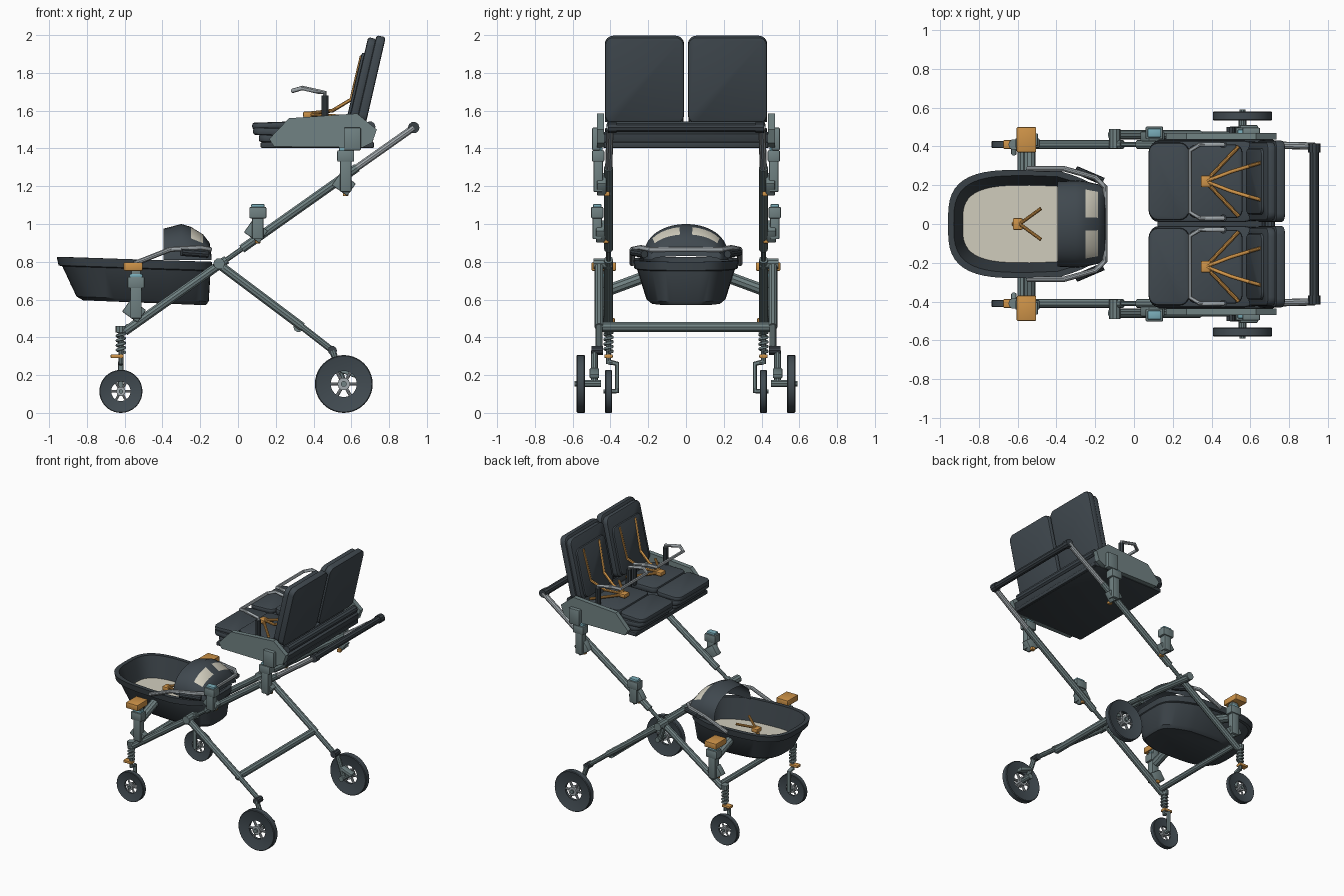
import bpy, bmesh
from math import sin, cos, pi, radians
from mathutils import Vector, Matrix

if "Cube" in bpy.data.objects:
    bpy.data.objects.remove(bpy.data.objects["Cube"])


def material(name, *rgb):
    m = bpy.data.materials.new(name)
    m.use_nodes = True
    col = [(c / 255) ** 2.2 for c in rgb] + [1]
    m.diffuse_color = col
    m.node_tree.nodes["Principled BSDF"].inputs["Base Color"].default_value = col
    return m


FABRIC = material("dark_fabric", 66, 74, 80)
SHELL = material("charcoal_shell", 60, 67, 72)
RUBBER = material("rubber", 68, 77, 83)
FRAME = material("frame_grey_green", 112, 129, 130)
ORANGE = material("orange_fitting", 205, 146, 74)
CREAM = material("cream_lining", 208, 204, 188)
SILVER = material("silver", 160, 167, 171)
BLUE = material("pale_blue", 120, 170, 182)


def add(name, bm, *mats):
    bmesh.ops.recalc_face_normals(bm, faces=bm.faces)
    me = bpy.data.meshes.new(name)
    bm.to_mesh(me)
    bm.free()
    ob = bpy.data.objects.new(name, me)
    bpy.context.collection.objects.link(ob)
    for m in mats:
        me.materials.append(m)
    return ob


def box(name, loc, size, mat, tilt=0, corner=0, soft=0.006):
    """Box tilted about y; corner rounds the plan outline, soft rounds the rest."""
    bm = bmesh.new()
    bmesh.ops.create_cube(bm, size=1, matrix=Matrix.Diagonal((*size, 1)))
    if corner:
        ups = [e for e in bm.edges if abs(e.verts[0].co.z - e.verts[1].co.z) > 1e-4]
        bmesh.ops.bevel(bm, geom=ups, offset=corner, segments=4, profile=0.5, affect='EDGES')
    ob = add(name, bm, mat)
    ob.location = loc
    ob.rotation_euler.y = radians(tilt)
    bev = ob.modifiers.new("soft_edges", 'BEVEL')
    bev.width, bev.segments, bev.limit_method = soft, 2, 'ANGLE'
    bev.angle_limit = radians(50)
    return ob


def tube(name, pts, r, mat):
    cu = bpy.data.curves.new(name, 'CURVE')
    cu.dimensions, cu.bevel_depth, cu.bevel_resolution, cu.use_fill_caps = '3D', r, 3, True
    sp = cu.splines.new('POLY')
    sp.points.add(len(pts) - 1)
    for p, co in zip(sp.points, pts):
        p.co = (*co, 1)
    cu.materials.append(mat)
    ob = bpy.data.objects.new(name, cu)
    bpy.context.collection.objects.link(ob)
    return ob


def loft(bm, rings, closed=True):
    vr = [[bm.verts.new(p) for p in ring] for ring in rings]
    n = len(vr[0])
    faces = []
    for a, b in zip(vr, vr[1:]):
        for i in range(n if closed else n - 1):
            j = (i + 1) % n
            faces.append(bm.faces.new((a[i], a[j], b[j], b[i])))
    return vr, faces


def wheel(name, c, R, w):
    # dished tyre revolved about y
    prof = [(.45, -.2), (.9, -.42), (.97, -.5), (1, -.4), (1, .4), (.97, .5), (.9, .42), (.45, .2), (.45, -.2)]
    bm = bmesh.new()
    angs = [i * 2 * pi / 40 for i in range(40)]
    loft(bm, [[(r * R * cos(a), t * w, r * R * sin(a)) for a in angs] for r, t in prof])
    bmesh.ops.remove_doubles(bm, verts=bm.verts, dist=1e-5)
    add(name + "_tyre", bm, RUBBER).location = c
    c = Vector(c)
    side = Vector((0, 1, 0))
    tube(name + "_hub", [c - side * w * .5, c + side * w * .5], R * .22, SILVER)
    tube(name + "_axle_cap", [c - side * w * .75, c + side * w * .75], R * .1, FRAME)
    for i in range(6):
        d = Vector((cos(i * pi / 3), 0, sin(i * pi / 3)))
        tube(name + "_spoke", [c, c + d * R * .47], R * .06, SILVER)


def rail_z(x):
    return .43 + (x + .6) * .706


def bracket(name, x, y, top, bottom):
    box(name + "_body", (x, y, (top + bottom) / 2), (.06, .05, top - bottom), FRAME)
    box(name + "_socket", (x, y, top - .03), (.09, .065, .06), FRAME)
    box(name + "_release", (x, y, top + .006), (.07, .045, .02), BLUE)
    box(name + "_clamp", (x - .01, y * .96, bottom + .04), (.1, .05, .08), FRAME, 35)
    box(name + "_button", (x, y * .9, bottom - .01), (.03, .03, .025), ORANGE)


# Frame, wheels and brackets, once per side
for s, tag in ((1, "back"), (-1, "front")):
    y, yl = .41 * s, .46 * s
    tube(tag + "_lower_rail", [(-.6, y, .43), (-.06, y, rail_z(-.06))], .024, FRAME)
    tube(tag + "_rail_link", [(-.08, y, rail_z(-.08)), (.04, y, rail_z(.04))], .014, FRAME)
    tube(tag + "_upper_rail", [(.02, y, rail_z(.02)), (.63, y, rail_z(.63))], .024, FRAME)
    tube(tag + "_handle_arm", [(.6, y, rail_z(.6)), (.93, y * .98, 1.51)], .019, SILVER)
    tube(tag + "_handle_cap", [(.93, y * 1.01, 1.51), (.93, y * .9, 1.51)], .031, SHELL)
    tube(tag + "_pivot", [(-.1, .39 * s, .79), (-.1, .49 * s, .79)], .03, FRAME)
    tube(tag + "_leg_upper", [(-.12, yl, .8), (.34, yl, .455)], .024, FRAME)
    tube(tag + "_leg_lower", [(.32, yl, .47), (.5, yl, .33)], .018, FRAME)
    tube(tag + "_leg_knuckle", [(.5, .44 * s, .33), (.5, .5 * s, .33)], .024, SHELL)
    tube(tag + "_wheel_strut", [(.5, .485 * s, .33), (.56, .485 * s, .155)], .018, FRAME)
    tube(tag + "_wheel_axle", [(.56, .45 * s, .155), (.56, .56 * s, .155)], .02, FRAME)
    box(tag + "_brake_pedal", (.59, .485 * s, .21), (.1, .05, .025), FRAME, 20)
    wheel(tag + "_large_wheel", (.56, .557 * s, .153), .153, .045)
    # sprung castor fork
    coil = [(-.62 + .02 * cos(i * pi / 5), y + .02 * sin(i * pi / 5), .32 + i * .0025) for i in range(45)]
    tube(tag + "_spring", coil, .008, FRAME)
    tube(tag + "_castor_stem", [(-.62, y, .45), (-.62, y, .26)], .013, FRAME)
    tube(tag + "_castor_collar", [(-.62, y, .46), (-.62, y, .425)], .028, FRAME)
    box(tag + "_castor_lock", (-.64, y, .3), (.07, .045, .02), ORANGE)
    fork = [(-.62, y, .27), (-.62, .365 * s, .26), (-.62, .365 * s, .115), (-.62, y, .115)]
    tube(tag + "_castor_fork", fork, .015, FRAME)
    wheel(tag + "_small_wheel", (-.62, y, .114), .114, .036)
    # carrier mounts
    bracket(tag + "_low_bracket", -.54, .435 * s, .72, .5)
    bracket(tag + "_middle_bracket", .105, .47 * s, 1.09, .92)
    bracket(tag + "_high_bracket", .57, .465 * s, 1.39, 1.17)
    box(tag + "_cot_adapter", (-.555, .435 * s, .775), (.1, .13, .045), ORANGE)
    box(tag + "_cot_adapter_neck", (-.54, .43 * s, .74), (.05, .05, .05), FRAME)
    tube(tag + "_cot_support", [(-.54, .41 * s, .65), (-.54, .22 * s, .72)], .032, FRAME)
    box(tag + "_seat_mount", (.605, .475 * s, 1.45), (.09, .045, .12), FRAME)

tube("push_handle", [(.93, -.4, 1.51), (.93, .4, 1.51)], .025, SHELL)
tube("rear_cross_bar", [(.32, -.46, .455), (.32, .46, .455)], .027, FRAME)
tube("front_cross_bar", [(-.58, -.41, .45), (-.58, .41, .45)], .022, FRAME)


# Carrycot tub with cream floor
def cot_ring(x0, x1, hw, z):
    ring = []
    for i in range(48):
        a = i * 2 * pi / 48
        e = .45 if cos(a) > 0 else .62
        u = abs(cos(a)) ** e * (1 if cos(a) > 0 else -1)
        v = abs(sin(a)) ** e * (1 if sin(a) > 0 else -1)
        v *= 1 - .25 * max(0, u - .35) / .65
        ring.append(((x0 + x1) / 2 + u * (x1 - x0) / 2, v * hw, z + .013 * (1 - u)))
    return ring


bm = bmesh.new()
levels = [(-.82, -.17, .185, .57), (-.855, -.155, .21, .59), (-.93, -.145, .26, .75), (-.95, -.14, .275, .755),
          (-.96, -.138, .28, .8), (-.93, -.165, .25, .8), (-.885, -.19, .2, .65)]
rings, _ = loft(bm, [cot_ring(*l) for l in levels])
bm.faces.new(rings[0])
bm.faces.new(rings[-1]).material_index = 1
add("carrycot_tub", bm, SHELL, CREAM)

# Carrycot hood with two windows in its rear slope
bm = bmesh.new()
stations = [(-.395, .22, .975), (-.3, .225, 1.0), (-.25, .22, .985), (-.185, .205, .945), (-.15, .19, .9), (-.14, .18, .83)]
hood = [[(x, hw * cos(i * pi / 20), .81 + (top - .81) * sin(i * pi / 20) ** .8) for i in range(21)]
        for x, hw, top in stations]
_, faces = loft(bm, hood, closed=False)
for f in faces:
    m = f.calc_center_median()
    if -.25 < m.x < -.18 and .02 < abs(m.y) < .165:
        f.material_index = 1
add("carrycot_hood", bm, FABRIC, CREAM)

# Carrycot carry bar and harness
half = [(-.55, .285, .79), (-.36, .285, .865), (-.2, .24, .875), (-.15, .19, .865)]
tube("carrycot_carry_bar", half + [(x, -y, z) for x, y, z in reversed(half)], .014, SILVER)
for s in (1, -1):
    tube("carry_bar_grip", [(-.3, .28 * s, .85), (-.16, .22 * s, .84)], .02, SHELL)
    tube("carrycot_strap", [(-.59, 0, .73), (-.48, .08 * s, .76)], .009, ORANGE)
box("carrycot_buckle", (-.6, 0, .72), (.05, .06, .03), ORANGE)
tube("carrycot_crotch_strap", [(-.6, 0, .72), (-.62, 0, .67)], .012, ORANGE)

# Twin seats
for s, tag in ((1, "back"), (-1, "front")):
    c = .22 * s
    box(tag + "_seat_base_pad", (.39, c, 1.445), (.56, .41, .04), FABRIC, 2, .05, .012)
    box(tag + "_seat_middle_pad", (.35, c, 1.483), (.54, .42, .04), FABRIC, 2, .05, .012)
    box(tag + "_seat_front_cushion", (.18, c, 1.522), (.21, .4, .035), FABRIC, -2, .05, .012)
    box(tag + "_seat_cushion", (.42, c, 1.53), (.28, .38, .045), FABRIC, 0, .04, .012)
    box(tag + "_backrest_shell", (.705, c, 1.765), (.47, .42, .05), FABRIC, -77, .045, .012)
    box(tag + "_backrest_cushion", (.66, c, 1.765), (.45, .405, .045), FABRIC, -77, .045, .012)
    box(tag + "_backrest_pad", (.63, c, 1.73), (.36, .34, .03), FABRIC, -77, .04, .01)
    # bumper bar
    arm = [(.46, .19, 1.58), (.46, .19, 1.695), (.43, .19, 1.7), (.34, .19, 1.72), (.29, .16, 1.705)]
    pts = [(x, c + y, z) for x, y, z in arm] + [(x, c - y, z) for x, y, z in reversed(arm)]
    tube(tag + "_bumper_bar", pts, .012, SILVER)
    for o in (1, -1):
        tube(tag + "_bumper_post", [(.46, c + .19 * o, 1.54), (.46, c + .19 * o, 1.68)], .019, SHELL)
        tube(tag + "_shoulder_strap", [(.37, c, 1.585), (.5, c + .05 * o, 1.6), (.6, c + .08 * o, 1.66),
                                       (.655, c + .095 * o, 1.89)], .01, ORANGE)
        tube(tag + "_waist_strap", [(.37, c, 1.58), (.54, c + .18 * o, 1.57)], .01, ORANGE)
    box(tag + "_buckle", (.37, c, 1.58), (.05, .06, .03), ORANGE)
    # side shield
    bm = bmesh.new()
    outline = [(.165, 1.45), (.27, 1.56), (.63, 1.585), (.735, 1.5), (.71, 1.43), (.66, 1.405), (.19, 1.41)]
    rings, _ = loft(bm, [[(x, y * s, z) for x, z in outline] for y in (.435, .47)])
    for r in rings:
        bm.faces.new(r)
    add(tag + "_side_shield", bm, FRAME)

box("seat_tray", (.42, 0, 1.418), (.6, .87, .03), SHELL)
box("seat_rear_panel", (.69, 0, 1.445), (.05, .87, .08), SHELL, 15)
tube("seat_rear_bar", [(.7, -.41, 1.515), (.7, .41, 1.515)], .028, FABRIC)

# Turn tubes into meshes and smooth the rounded parts
bpy.ops.object.select_all(action='DESELECT')
for ob in bpy.context.scene.objects:
    if ob.type in {'CURVE', 'MESH'}:
        ob.select_set(True)
        bpy.context.view_layer.objects.active = ob
bpy.ops.object.convert(target='MESH')
bpy.ops.object.shade_smooth_by_angle(angle=radians(35))
